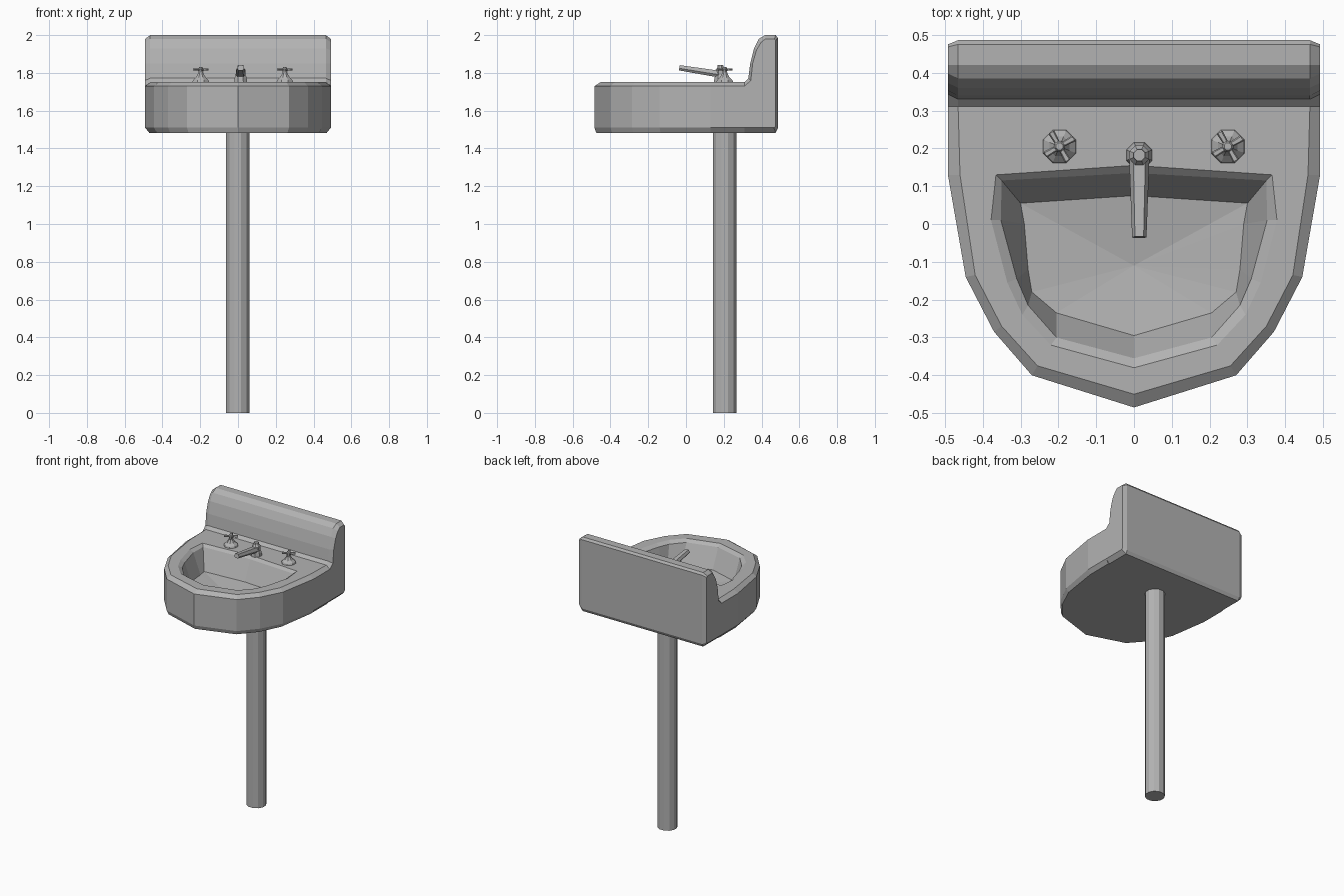
import bpy, bmesh, math
from mathutils import Vector

if "Cube" in bpy.data.objects:
    bpy.data.objects.remove(bpy.data.objects["Cube"])

grey = bpy.data.materials.new("grey_enamel")
grey.diffuse_color = (.45, .45, .45, 1)
grey.use_nodes = True
grey.node_tree.nodes["Principled BSDF"].inputs["Base Color"].default_value = grey.diffuse_color


def finish(bm, name):
    bmesh.ops.remove_doubles(bm, verts=bm.verts, dist=0.0005)
    bmesh.ops.recalc_face_normals(bm, faces=bm.faces)
    mesh = bpy.data.meshes.new(name)
    bm.to_mesh(mesh)
    bm.free()
    mesh.materials.append(grey)
    ob = bpy.data.objects.new(name, mesh)
    bpy.context.collection.objects.link(ob)
    return ob


def bridge(bm, a, b, skip=()):
    n = len(a)
    for i in range(n):
        if i not in skip:
            bm.faces.new((a[i], a[(i + 1) % n], b[(i + 1) % n], b[i]))


def loft(bm, rings, cap=True):
    vs = [[bm.verts.new(p) for p in r] for r in rings]
    for a, b in zip(vs, vs[1:]):
        bridge(bm, a, b)
    if cap:
        bm.faces.new(vs[0])
        bm.faces.new(vs[-1])
    return vs


def circle(x, y, z, r, n):
    return [(x + r * math.cos(2 * math.pi * (i + .5) / n),
             y + r * math.sin(2 * math.pi * (i + .5) / n), z) for i in range(n)]


def lathe(bm, x, y, prof, n=8):
    loft(bm, [circle(x, y, z, r, n) for r, z in prof])


def bar(bm, a, b, wa, ha, wb, hb):
    # tapered six-sided bar, narrower on top
    a, b = Vector(a), Vector(b)
    side = (b - a).cross(Vector((0, 0, 1))).normalized()
    up = side.cross(b - a).normalized()
    sec = [(-.6, -1), (.6, -1), (1, -.2), (.6, 1), (-.6, 1), (-1, -.2)]
    loft(bm, [[c + side * u * w + up * v * h for u, v in sec]
              for c, w, h in ((a, wa, ha), (b, wb, hb))])


def mirrored(half, z):
    # half outline runs from back centre to front centre
    return [(x, y, z) for x, y in half] + [(-x, y, z) for x, y in half[-2:0:-1]]


# Basin: stacked outlines, running up the wall, over the rim and into the bowl
outer = [(0, .31), (.492, .31), (.492, .13), (.445, -.14), (.37, -.285), (.27, -.40), (0, -.485)]
inset = [(0, .31), (.465, .31), (.46, .13), (.42, -.135), (.35, -.27), (.255, -.375), (0, -.45)]
under = [(0, .31), (.47, .31), (.47, .13), (.43, -.135), (.36, -.28), (.262, -.392), (0, -.475)]
rim = [(0, .155), (.365, .13), (.378, .01), (.335, -.155), (.295, -.24), (.22, -.32), (0, -.38)]
lip = [(0, .135), (.35, .115), (.352, .01), (.31, -.145), (.28, -.215), (.205, -.30), (0, -.355)]
floor = [(0, .075), (.30, .055), (.29, 0), (.28, -.12), (.27, -.18), (.205, -.235), (0, -.295)]
bm = bmesh.new()
levels = [(under, 1.483), (outer, 1.51), (outer, 1.73), (inset, 1.752), (rim, 1.752), (lip, 1.735), (floor, 1.60)]
rings = [[bm.verts.new(p) for p in mirrored(h, z)] for h, z in levels]
for k, (a, b) in enumerate(zip(rings, rings[1:])):
    bridge(bm, a, b, skip=(0, 11) if k < 3 else ())   # back is open to the splashback
bm.faces.new(rings[0])
drain = bm.verts.new((0, -.11, 1.575))
for i in range(12):
    bm.faces.new((rings[-1][i], rings[-1][(i + 1) % 12], drain))
# Splashback: profile swept across with chamfered ends
full = [(.31, 1.483), (.475, 1.483), (.486, 1.505), (.486, 1.985), (.475, 2.0), (.42, 2.0),
        (.385, 1.98), (.36, 1.93), (.34, 1.85), (.33, 1.772), (.31, 1.752)]
end = [(.31, 1.51), (.465, 1.51), (.475, 1.52), (.475, 1.972), (.468, 1.98), (.42, 1.98),
       (.398, 1.962), (.373, 1.92), (.353, 1.85), (.343, 1.76), (.31, 1.73)]
cols = [[bm.verts.new((x, y, z)) for y, z in p]
        for x, p in ((-.492, end), (-.465, full), (.465, full), (.492, end))]
for a, b in zip(cols, cols[1:]):
    bridge(bm, a, b, skip=(10,))
bm.faces.new(cols[0])
bm.faces.new(cols[-1])
finish(bm, "basin_with_splashback")

# Pedestal pole
bm = bmesh.new()
lathe(bm, -.001, .205, [(.064, 0), (.064, 1.485)], 12)
finish(bm, "pedestal_pole")

# Two taps with cross handles
for name, x in (("left_tap", -.197), ("right_tap", .248)):
    y = .205
    bm = bmesh.new()
    lathe(bm, x, y, [(.048, 1.75), (.044, 1.762), (.028, 1.776), (.018, 1.792), (.010, 1.812)])
    lathe(bm, x, y, [(.014, 1.808), (.016, 1.82), (.010, 1.83)])
    for k in range(4):
        t = math.radians(30 + 90 * k)
        d = Vector((math.cos(t), math.sin(t), 0))
        c = Vector((x, y, 1.818))
        bar(bm, c, c + d * .043, .006, .005, .009, .006)
    finish(bm, name)

# Spout: column with a rising tapered arm
bm = bmesh.new()
lathe(bm, .014, .182, [(.037, 1.75), (.034, 1.775), (.028, 1.79), (.028, 1.815), (.018, 1.828), (.016, 1.842)])
bar(bm, (.014, .18, 1.793), (.014, -.035, 1.827), .027, .018, .019, .014)
finish(bm, "spout")
